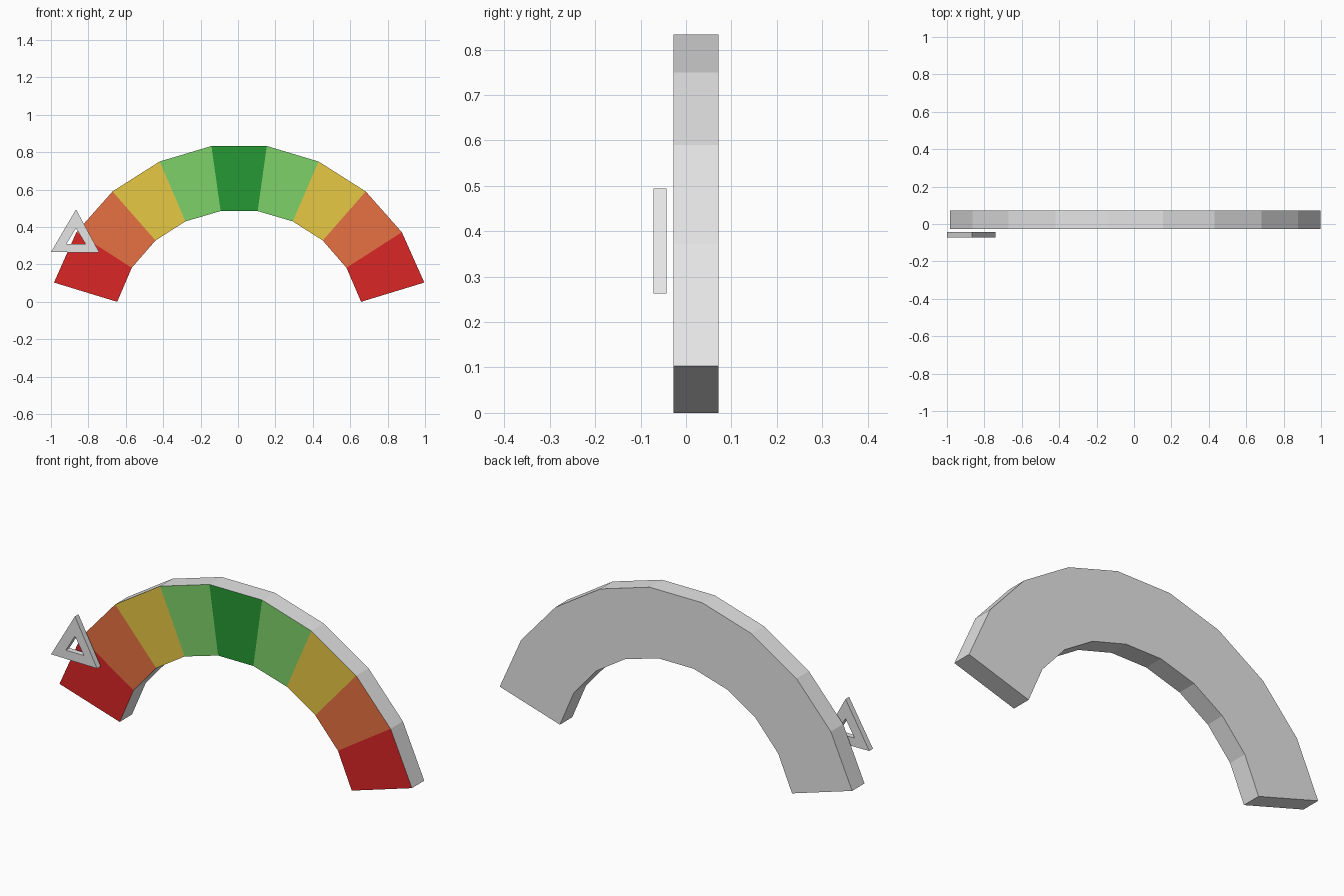
import bpy, bmesh

if "Cube" in bpy.data.objects:
    bpy.data.objects.remove(bpy.data.objects["Cube"])


def material(name, rgb):
    """Flat material from an 8-bit sRGB colour."""
    lin = [((c / 255 + 0.055) / 1.055) ** 2.4 for c in rgb]
    m = bpy.data.materials.new(name)
    m.diffuse_color = (*lin, 1)
    m.use_nodes = True
    m.node_tree.nodes["Principled BSDF"].inputs["Base Color"].default_value = m.diffuse_color
    return m


grey = material("light grey", (229, 229, 229))
bands = [material("red", (219, 38, 38)),
         material("orange", (231, 113, 66)),
         material("yellow", (232, 201, 68)),
         material("light green", (127, 209, 106)),
         material("dark green", (38, 152, 51))]


def ribbon(name, outer, inner, y0, y1, closed, mats):
    """Thick strip between two matching (x, z) outlines; returns the object.
    Front faces take material 1 + distance from the nearest end."""
    bm = bmesh.new()
    rings = [[bm.verts.new((x, y, z)) for (x, z), y in
              ((o, y0), (i, y0), (i, y1), (o, y1))]
             for o, i in zip(outer, inner)]
    n = len(rings) if closed else len(rings) - 1
    for s in range(n):
        a, b = rings[s], rings[(s + 1) % len(rings)]
        for k in range(4):
            j = (k + 1) % 4
            f = bm.faces.new((a[k], a[j], b[j], b[k]))
            if k == 0 and len(mats) > 1:
                f.material_index = 1 + min(s, n - 1 - s)
    if not closed:
        bm.faces.new(rings[0])
        bm.faces.new(rings[-1])
    bmesh.ops.recalc_face_normals(bm, faces=bm.faces)
    mesh = bpy.data.meshes.new(name)
    bm.to_mesh(mesh)
    bm.free()
    for m in mats:
        mesh.materials.append(m)
    ob = bpy.data.objects.new(name, mesh)
    bpy.context.collection.objects.link(ob)
    return ob


def mirrored(half, cx):
    """Left-to-right arc outline from its right half."""
    return ([(cx - x, z) for x, z in half]
            + [(cx + x, z) for x, z in reversed(half)])


# Gauge arc: nine coloured segments on the front, grey elsewhere
outer = [(0.990, 0.103), (0.870, 0.372), (0.677, 0.590), (0.425, 0.750), (0.148, 0.833)]
inner = [(0.652, 0.0), (0.574, 0.182), (0.447, 0.328), (0.287, 0.430), (0.099, 0.485)]
ribbon("gauge_arc", mirrored(outer, 0.006), mirrored(inner, 0.006),
       -0.027, 0.072, False, [grey] + bands)

# Triangular pointer frame floating in front of the left end
ribbon("pointer_frame",
       [(-1.0, 0.266), (-0.866, 0.494), (-0.741, 0.263)],
       [(-0.917, 0.309), (-0.866, 0.394), (-0.815, 0.309)],
       -0.072, -0.043, True, [grey])
